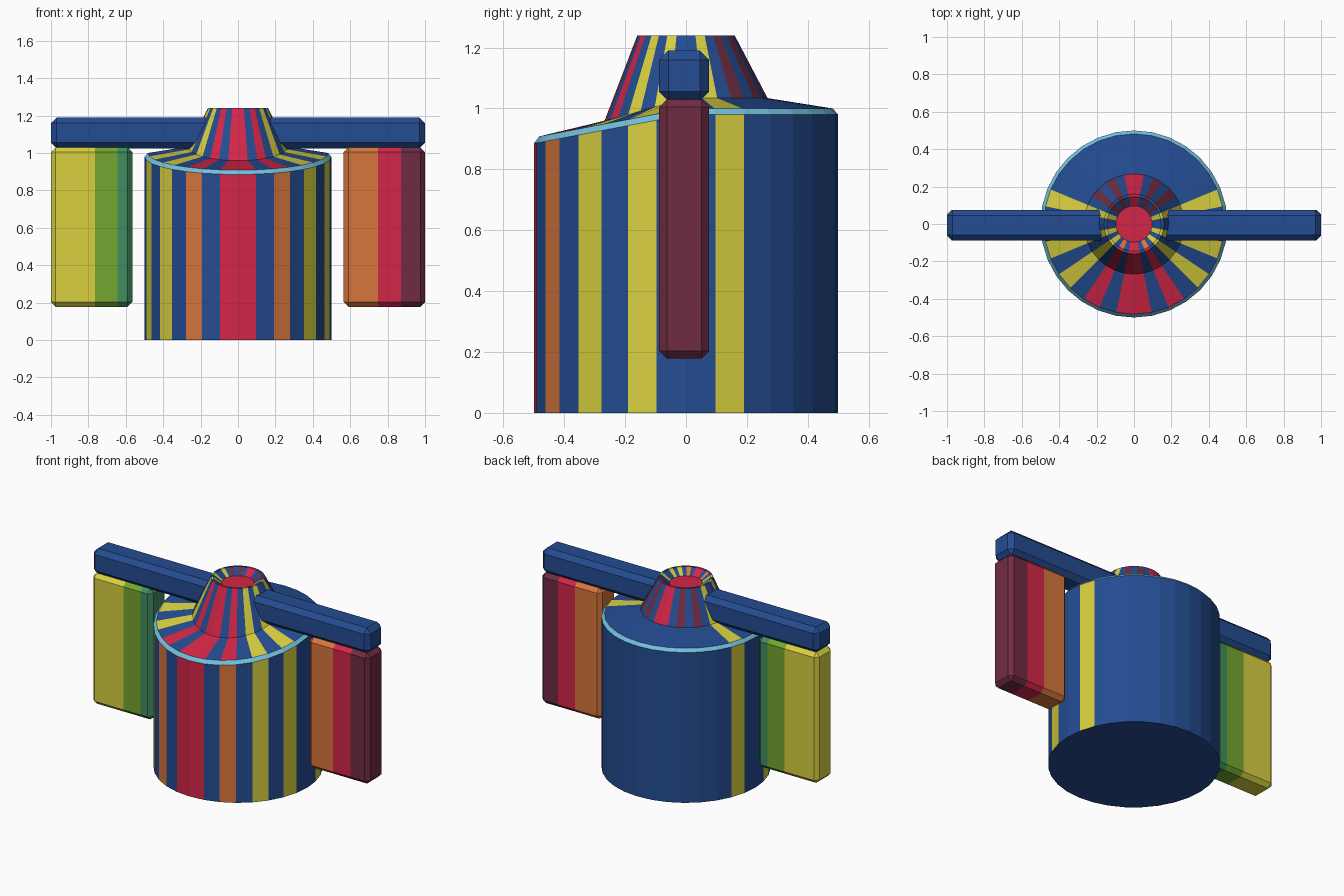
import bpy, bmesh, math

if "Cube" in bpy.data.objects:
    bpy.data.objects.remove(bpy.data.objects["Cube"])


def lin(c):
    c /= 255
    return c / 12.92 if c <= 0.04045 else ((c + 0.055) / 1.055) ** 2.4


def material(name, r, g, b):
    m = bpy.data.materials.new(name)
    m.diffuse_color = (lin(r), lin(g), lin(b), 1)
    m.use_nodes = True
    m.node_tree.nodes["Principled BSDF"].inputs["Base Color"].default_value = m.diffuse_color
    return m


MATS = {
    "B": material("deep blue", 36, 76, 146),
    "R": material("red", 212, 38, 72),
    "Y": material("yellow", 217, 208, 64),
    "O": material("orange", 215, 118, 60),
    "L": material("light blue", 115, 192, 222),
    "M": material("maroon", 112, 44, 66),
    "G": material("green", 116, 166, 48),
    "D": material("dark green", 64, 142, 94),
}
KEYS = list(MATS)


def finish(bm, name):
    bmesh.ops.recalc_face_normals(bm, faces=bm.faces)
    me = bpy.data.meshes.new(name)
    bm.to_mesh(me)
    bm.free()
    for m in MATS.values():
        me.materials.append(m)
    ob = bpy.data.objects.new(name, me)
    bpy.context.collection.objects.link(ob)
    return ob


# Striped body: rings of (radius, height, forward tilt), 32 sides
SIDES = 32
RINGS = [
    (0.50, 0.0, 0), (0.50, 0.98, 0.19), (0.482, 1.0, 0.19),
    (0.268, 1.034, 0.28), (0.16, 1.24, 0), (0.146, 1.24, 0), (0.097, 1.203, 0),
]
# Stripe colours of each band from the side round to the front / to the back
BANDS = [
    ("BYBYBOBR", "BYBBBBBB"),   # wall
    ("LLLLLLLL", "LLLLLLLL"),   # rim
    ("BYBYBRBR", "BYBBBBBB"),   # shoulder
    ("BYBYBRBR", "BYBMBMBR"),   # cone
    ("BYBYBRBR", "BYBMBMBR"),   # lip
    ("BYBYBOBR", "BYBMBMBR"),   # recess
]
bm = bmesh.new()
loops = []
for r, z, tilt in RINGS:
    ring = []
    for i in range(SIDES):
        a = 2 * math.pi * i / SIDES
        x, y = r * math.cos(a), r * math.sin(a)
        ring.append(bm.verts.new((x, y, z + tilt * min(0, y))))
    loops.append(ring)
for (front, back), lo, hi in zip(BANDS, loops, loops[1:]):
    for i in range(SIDES):
        j = (i + 1) % SIDES
        f = bm.faces.new((lo[i], lo[j], hi[j], hi[i]))
        k = i % 16
        k = k if k < 8 else 15 - k
        f.material_index = KEYS.index((back if i < 16 else front)[k])
bm.faces.new(loops[0][::-1]).material_index = KEYS.index("B")
bm.faces.new(loops[-1]).material_index = KEYS.index("R")
finish(bm, "striped_body")


def chamfered_box(name, x0, x1, z0, z1, width, colours, cuts=()):
    """Box with chamfered edges, cut along x into colour bands."""
    bm = bmesh.new()
    bmesh.ops.create_cube(bm, size=1)
    for v in bm.verts:
        v.co.x = x0 + (v.co.x + 0.5) * (x1 - x0)
        v.co.y = v.co.y * 0.164 - 0.006
        v.co.z = z0 + (v.co.z + 0.5) * (z1 - z0)
    bmesh.ops.bevel(bm, geom=bm.edges[:], offset=width, segments=1,
                    profile=0.5, affect='EDGES')
    for c in cuts:
        bmesh.ops.bisect_plane(bm, geom=bm.verts[:] + bm.edges[:] + bm.faces[:],
                               plane_co=(c, 0, 0), plane_no=(1, 0, 0))
    for f in bm.faces:
        x = f.calc_center_median().x
        f.material_index = KEYS.index(colours[sum(x > c for c in cuts)])
    return finish(bm, name)


# Cross arm through the cone, with a hanging panel on each end
chamfered_box("cross_arm", -1, 1, 1.025, 1.19, 0.03, "B")
chamfered_box("right_panel", 0.565, 1, 0.178, 1.03, 0.025, "ORM", (0.748, 0.872))
chamfered_box("left_panel", -1, -0.565, 0.178, 1.03, 0.025, "YGD", (-0.765, -0.643))
